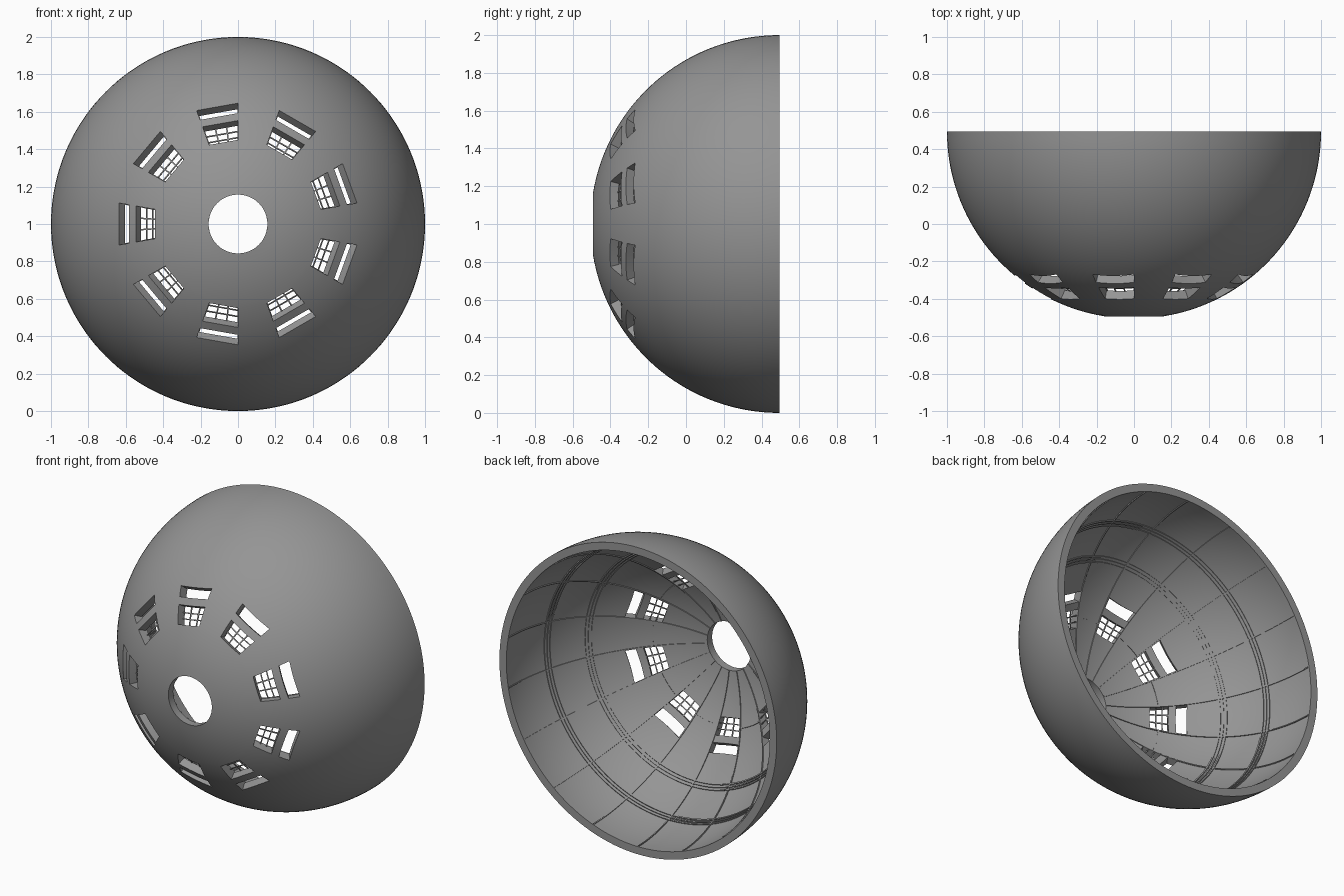
import bpy, bmesh
from math import sin, cos, asin, radians

if "Cube" in bpy.data.objects:
    bpy.data.objects.remove(bpy.data.objects["Cube"])

CY, CZ = 0.494, 1.0          # sphere centre
R_OUT, R_IN = 1.0, 0.95
R_HOLE = 0.157
T_HOLE = 8.95                # polar angle of the round front opening
RIB = 0.006                  # how far ribs stand out from the inner wall
SECTORS = [90 + 40 * k for k in range(9)]   # window start angles, 20 degrees wide

GREY = bpy.data.materials.new("dark_grey")
GREY.diffuse_color = (0.3, 0.3, 0.3, 1)
GREY.use_nodes = True
GREY.node_tree.nodes["Principled BSDF"].inputs["Base Color"].default_value = GREY.diffuse_color


def point(r, theta, phi, straight=False):
    t, p = radians(theta), radians(phi)
    if theta == T_HOLE:      # straight-sided opening
        t = asin(R_HOLE / r)
    elif straight and 26 < theta < 40:   # straight window edges
        t = asin(sin(t) / cos(radians((phi - 90) % 20 - 10)))
    return (r * sin(t) * cos(p), CY - r * cos(t), CZ + r * sin(t) * sin(p))


def shell(bm, thetas, phis, r0, r1, closed=False, skip=None, straight=False):
    """Spherical patch between radii r0 and r1, with optional missing cells."""
    n, m = len(thetas), len(phis)
    inner = [[bm.verts.new(point(r0, t, p, straight)) for p in phis] for t in thetas]
    outer = [[bm.verts.new(point(r1, t, p, straight)) for p in phis] for t in thetas]
    cols = m if closed else m - 1

    def solid(i, j):
        if closed:
            j %= m
        return (0 <= i < n - 1 and 0 <= j < cols
                and not (skip and skip(thetas[i], phis[j])))

    for i in range(n - 1):
        for j in range(cols):
            if not solid(i, j):
                continue
            k = (j + 1) % m
            loop = [(i, j), (i, k), (i + 1, k), (i + 1, j)]
            bm.faces.new([outer[a][b] for a, b in loop])
            bm.faces.new([inner[a][b] for a, b in reversed(loop)])
            sides = [(i - 1, j), (i, j + 1), (i + 1, j), (i, j - 1)]
            for s, nb in enumerate(sides):
                if not solid(*nb):
                    (a, b), (c, d) = loop[s], loop[(s + 1) % 4]
                    bm.faces.new([outer[a][b], inner[a][b], inner[c][d], outer[c][d]])


def span(a, b, n):
    return [a + (b - a) * i / n for i in range(n + 1)]


def finish(bm, name):
    loose = [v for v in bm.verts if not v.link_faces]
    bmesh.ops.delete(bm, geom=loose, context='VERTS')
    bmesh.ops.recalc_face_normals(bm, faces=bm.faces)
    me = bpy.data.meshes.new(name)
    bm.to_mesh(me)
    bm.free()
    me.materials.append(GREY)
    ob = bpy.data.objects.new(name, me)
    bpy.context.collection.objects.link(ob)
    bpy.ops.object.select_all(action='DESELECT')
    ob.select_set(True)
    bpy.context.view_layer.objects.active = ob
    bpy.ops.object.shade_smooth_by_angle(angle=radians(30))


WIN = (26.3, 33.0)           # window polar range
SLOT = (35.7, 39.5)          # outer slot polar range
CIRCLE = [90 + 2.5 * k for k in range(144)]


def opening(theta, phi):
    in_band = WIN[0] <= theta < WIN[1] or SLOT[0] <= theta < SLOT[1]
    return in_band and (phi - 90) % 40 < 20


# dome shell with windows and slots
bm = bmesh.new()
rows = (span(T_HOLE, 25, 6) + span(*WIN, 3)[:-1] + [WIN[1]]
        + span(*SLOT, 2)[:-1] + [SLOT[1]] + span(41.5, 90, 20))
shell(bm, rows, CIRCLE, R_IN, R_OUT, True, opening, True)
finish(bm, "dome_shell")

# window bars
bm = bmesh.new()
for s in SECTORS:
    for k in (1, 2):
        p = s + 20 * k / 3
        shell(bm, span(*WIN, 3), [p - 0.45, p + 0.45], R_IN, R_IN + 0.005, straight=True)
        t = WIN[0] + (WIN[1] - WIN[0]) * k / 3
        shell(bm, [t - 0.2, t + 0.2], span(s, s + 20, 8), R_IN, R_IN + 0.005, straight=True)
finish(bm, "window_bars")

# inner meridian ribs
bm = bmesh.new()
lines = span(T_HOLE + 0.6, 89.8, 32)
for k in range(18):
    p = 10 + 20 * k
    w = 0.22                 # half width in degrees of arc
    a = [[bm.verts.new(point(r, t, p + side * w / sin(radians(t)))) for t in lines]
         for r, side in ((R_IN + 0.003, -1), (R_IN - RIB, -1), (R_IN - RIB, 1), (R_IN + 0.003, 1))]
    for i in range(len(lines) - 1):
        for q in range(3):
            bm.faces.new([a[q][i], a[q][i + 1], a[q + 1][i + 1], a[q + 1][i]])
finish(bm, "meridian_ribs")

# inner ring ribs: two triple bands, and one thin ring broken by the windows
bm = bmesh.new()
for centre in (52.8, 69.3):
    for off in (-1.2, 0, 1.2):
        t = centre + off
        shell(bm, [t - 0.3, t + 0.3], CIRCLE, R_IN - RIB, R_IN + 0.003, True)
for s in SECTORS:
    shell(bm, [29.7, 30.3], span(s + 20, s + 40, 8), R_IN - RIB, R_IN + 0.003)
finish(bm, "ring_ribs")
